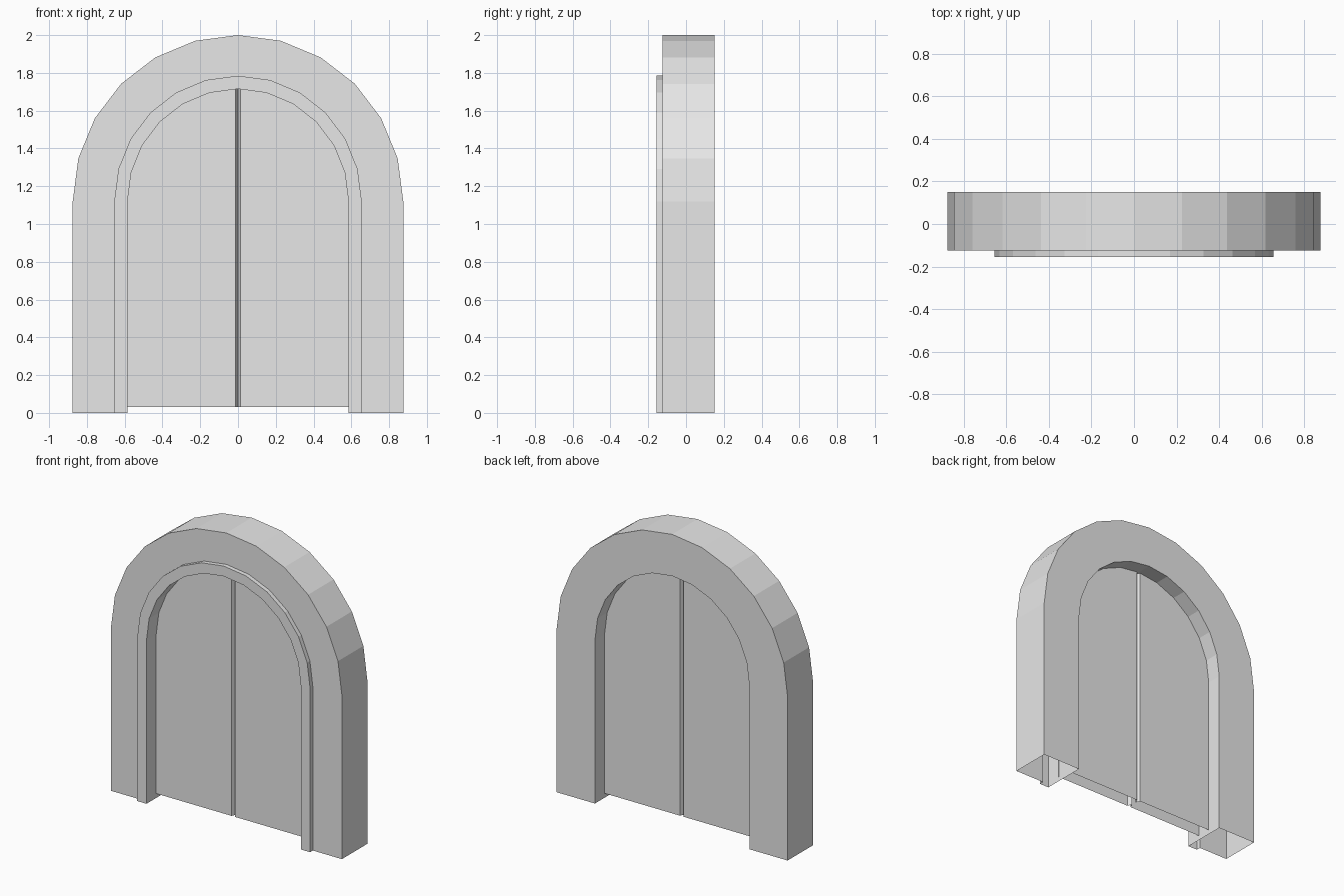
import bpy
import math

if "Cube" in bpy.data.objects:
    bpy.data.objects.remove(bpy.data.objects["Cube"], do_unlink=True)

SPRING = 1.12   # height where the arch curve begins
STEPS = 12      # segments in the half circle

grey = bpy.data.materials.new("light_grey")
grey.diffuse_color = (0.8, 0.8, 0.8, 1)
grey.use_nodes = True
grey.node_tree.nodes["Principled BSDF"].inputs["Base Color"].default_value = (0.8, 0.8, 0.8, 1)


def make_object(name, verts, faces):
    mesh = bpy.data.meshes.new(name)
    mesh.from_pydata(verts, [], faces)
    mesh.materials.append(grey)
    obj = bpy.data.objects.new(name, mesh)
    bpy.context.collection.objects.link(obj)
    return obj


def arch_curve(rx, rz, start, end):
    """Points on the arch curve, from segment start to segment end."""
    angles = [math.pi * i / STEPS for i in range(start, end + 1)]
    return [(rx * math.cos(a), SPRING + rz * math.sin(a)) for a in angles]


# Arched frame: a stepped cross-section swept up, over and down, open underneath
profile = [(0.875, 0.88, -0.125), (0.655, 0.665, -0.125), (0.655, 0.665, -0.155),
           (0.585, 0.595, -0.155), (0.585, 0.595, 0.15), (0.875, 0.88, 0.15)]
verts, faces = [], []
for rx, rz, y in profile:
    path = [(rx, 0)] + arch_curve(rx, rz, 0, STEPS) + [(-rx, 0)]
    verts += [(x, y, z) for x, z in path]
n = STEPS + 3
for i in range(len(profile)):
    k = (i + 1) % len(profile)
    for j in range(n - 1):
        faces.append((i * n + j, i * n + j + 1, k * n + j + 1, k * n + j))
make_object("arched_frame", verts, faces)

# Double door: one leaf with half of the centre groove, mirrored across x
GAP, BOTTOM = 0.013, 0.03
verts, faces = [], []
for y, groove_y, back in ((-0.05, -0.02, False), (0.046, 0.016, True)):
    curve = arch_curve(0.587, 0.597, 0, STEPS // 2)
    top = curve[-1][1]
    leaf = [(GAP, BOTTOM), (0.587, BOTTOM)] + curve[:-1] + [(GAP, top)]
    base = len(verts)
    verts += [(x, y, z) for x, z in leaf]
    end = len(verts)
    verts += [(0, groove_y, BOTTOM), (0, groove_y, top)]
    for face in (list(range(base, end)), [end, base, end - 1, end + 1]):
        faces.append(face[::-1] if back else face)
doors = make_object("double_door", verts, faces)
mirror = doors.modifiers.new("mirror", 'MIRROR')
mirror.use_axis = (True, False, False)
